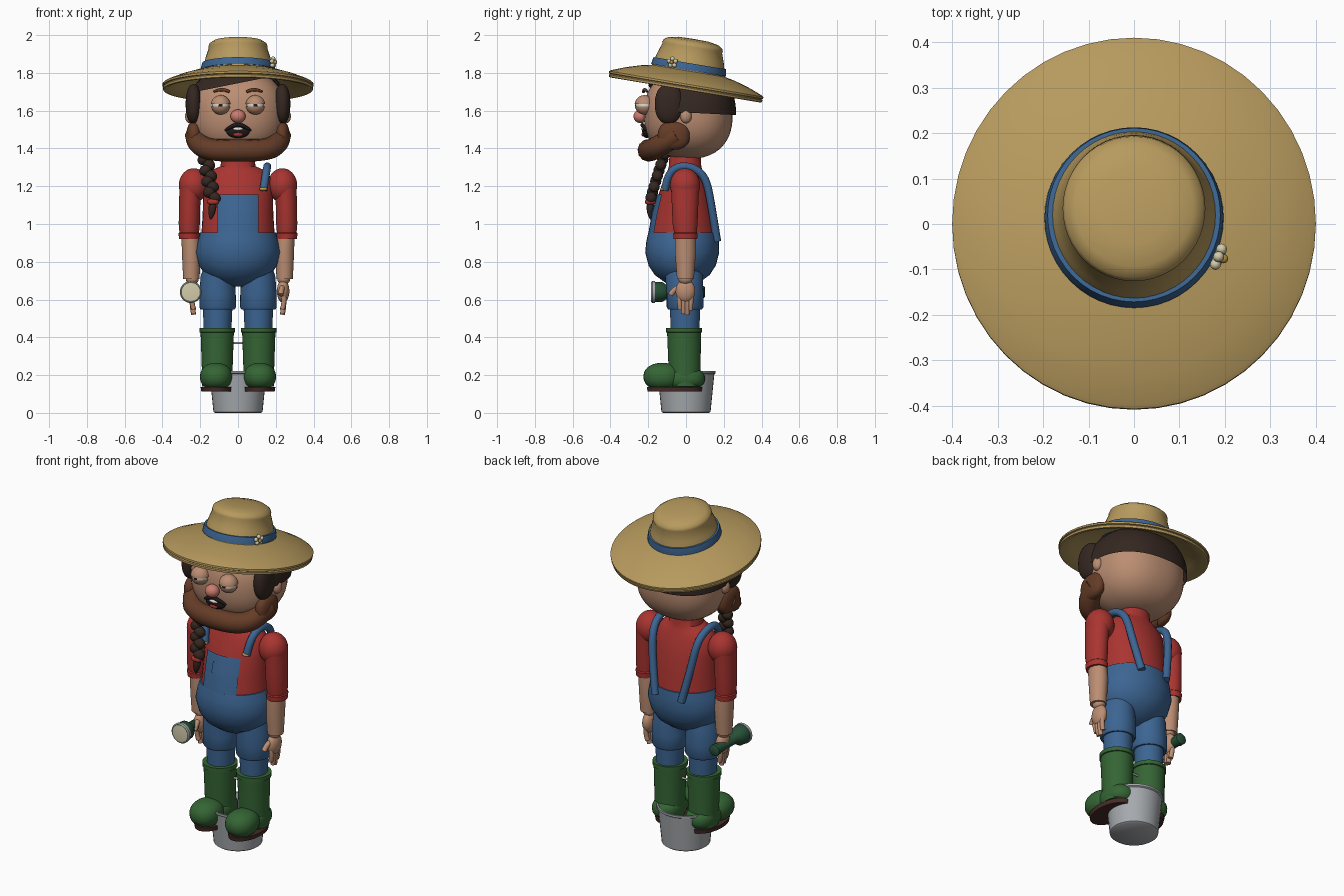
import bpy, bmesh, math
from mathutils import Matrix, Vector

if "Cube" in bpy.data.objects:
    bpy.data.objects.remove(bpy.data.objects["Cube"])

COL = dict(straw=(.47, .32, .11), blue=(.045, .13, .29), red=(.40, .035, .03), skin=(.50, .27, .17),
           hair=(.035, .02, .015), beard=(.13, .045, .02), green=(.035, .13, .035), sole=(.06, .025, .02),
           metal=(.38, .40, .42), torch=(.02, .08, .04), cream=(.65, .6, .4), pink=(.6, .2, .16),
           black=(.015, .01, .01), white=(.75, .72, .65), gold=(.5, .3, .06))
MATS = {}
for k, c in COL.items():
    MATS[k] = bpy.data.materials.new(k)
    MATS[k].diffuse_color = (*c, 1)


def finish(name, bm, mat):
    bmesh.ops.recalc_face_normals(bm, faces=bm.faces)
    me = bpy.data.meshes.new(name)
    bm.to_mesh(me)
    bm.free()
    me.materials.append(MATS[mat])
    me.shade_smooth()
    me.set_sharp_from_angle(angle=math.radians(40))
    ob = bpy.data.objects.new(name, me)
    bpy.context.collection.objects.link(ob)
    return ob


def cut_planes(bm, cuts):
    for co, no in cuts:
        bmesh.ops.bisect_plane(bm, geom=bm.verts[:] + bm.edges[:] + bm.faces[:],
                               plane_co=co, plane_no=no, clear_outer=True)


def ball(name, loc, size, mat, cuts=(), power=2.0, rot=0, seg=28):
    """Ellipsoid (boxier with a higher power), optionally trimmed by planes."""
    bm = bmesh.new()
    bmesh.ops.create_uvsphere(bm, u_segments=seg, v_segments=seg * 2 // 3, radius=1)
    for v in bm.verts:
        v.co /= sum(abs(a) ** power for a in v.co) ** (1 / power)
    bm.transform(Matrix.Translation(loc) @ Matrix.Rotation(rot, 4, 'Y') @ Matrix.Diagonal((*size, 1)))
    cut_planes(bm, cuts)
    return finish(name, bm, mat)


def loft(name, rings, mat, cuts=(), matrix=None, seg=36):
    """Skin a stack of ellipses given as (cx, cy, z, rx, ry)."""
    bm = bmesh.new()
    loops = [[bm.verts.new((cx + rx * math.cos(2 * math.pi * i / seg), cy + ry * math.sin(2 * math.pi * i / seg), z))
              for i in range(seg)] for cx, cy, z, rx, ry in rings]
    for a, b in zip(loops, loops[1:]):
        for i in range(seg):
            j = (i + 1) % seg
            bm.faces.new((a[i], a[j], b[j], b[i]))
    if not cuts:
        bm.faces.new(loops[0])
        bm.faces.new(loops[-1])
    if matrix:
        bm.transform(matrix)
    cut_planes(bm, cuts)
    return finish(name, bm, mat)


def tube(name, pts, r, mat):
    """Smooth tube through points; a point may carry its own radius factor."""
    cu = bpy.data.curves.new(name, 'CURVE')
    cu.dimensions, cu.bevel_depth, cu.bevel_resolution, cu.use_fill_caps = '3D', r, 4, True
    sp = cu.splines.new('NURBS')
    sp.points.add(len(pts) - 1)
    for p, q in zip(sp.points, pts):
        p.co = (*q[:3], 1)
        p.radius = q[3] if len(q) > 3 else 1
    sp.use_endpoint_u, sp.order_u, sp.resolution_u = True, 3, 8
    cu.materials.append(MATS[mat])
    ob = bpy.data.objects.new(name, cu)
    bpy.context.collection.objects.link(ob)
    return ob


def round_rings(profile, sy=1.0):
    return [(0, 0, z, r, r * sy) for r, z in profile]


# bucket with open top and raised handle
loft("bucket", round_rings([(.122, 0), (.13, .006), (.15, .205), (.157, .21), (.157, .222), (.147, .222),
                            (.123, .02)]), 'metal')
tube("bucket_handle", [(.152, 0, .21), (.152, 0, .30), (.10, 0, .37), (-.10, 0, .37), (-.152, 0, .30),
                       (-.152, 0, .21)], .006, 'metal')

# torso: shirt, overalls and bib
shirt = [(0, -.015, .93, .195, .18), (0, -.012, 1.05, .187, .162), (0, -.007, 1.15, .185, .14),
         (0, -.005, 1.24, .18, .112), (0, -.005, 1.285, .14, .092), (0, -.005, 1.305, .093, .086),
         (0, -.005, 1.36, .086, .083)]
loft("shirt", shirt, 'red')
loft("overalls", [(0, -.02, .67, .05, .04), (0, -.02, .69, .11, .09), (0, -.02, .73, .172, .145),
                  (0, -.02, .78, .207, .178), (0, -.02, .85, .225, .196), (0, -.018, .91, .213, .192),
                  (0, -.015, .955, .2, .184), (0, -.015, .955, .18, .165)], 'blue')
grown = [(x, y, z, rx + .008, ry + .008) for x, y, z, rx, ry in shirt]
loft("bib", grown, 'blue', cuts=[((.108, 0, 0), (1, 0, 0)), ((-.108, 0, 0), (-1, 0, 0)),
                                 ((0, 0, 0), (0, 1, 0)), ((0, 0, 1.155), (0, 0, 1))])
pocket = [(x, y, z, rx + .014, ry + .014) for x, y, z, rx, ry in shirt]
loft("bib_pocket", pocket, 'blue', cuts=[((.047, 0, 0), (1, 0, 0)), ((-.047, 0, 0), (-1, 0, 0)),
                                         ((0, 0, 0), (0, 1, 0)), ((0, 0, 1.115), (0, 0, 1)),
                                         ((0, 0, 1.055), (0, 0, -1))])

for s, side in ((-1, "right"), (1, "left")):
    # straps over the shoulders
    tube(side + "_strap", [(s * .135, -.112, 1.18), (s * .145, -.10, 1.25), (s * .155, -.05, 1.305),
                           (s * .155, .03, 1.305), (s * .145, .105, 1.25), (s * .125, .135, 1.10),
                           (s * .085, .165, .91)], .021, 'blue')
    ball(side + "_buckle", (s * .134, -.122, 1.185), (.021, .014, .01), 'gold')
    # trouser legs with rolled cuffs
    x = s * .108
    loft(side + "_trouser_leg", [(x, -.005, .44, .073, .076), (x, -.005, .55, .078, .08), (x, -.005, .548, .09, .09),
                                 (x, -.005, .56, .097, .097), (x, -.005, .63, .096, .097), (x, -.01, .72, .09, .1),
                                 (x * .9, -.015, .79, .08, .09)], 'blue')
    # rubber boots
    x = s * .11
    loft(side + "_boot_shaft", [(x, -.005, .14, .08, .085), (x, -.008, .25, .082, .085), (x, -.01, .425, .088, .09),
                                (x, -.01, .427, .094, .095), (x, -.01, .45, .094, .095), (x, -.01, .45, .075, .078)],
         'green')
    ball(side + "_boot_toe", (x + s * .006, -.125, .192), (.085, .1, .073), 'green', power=2.2)
    ball(side + "_boot_heel", (x, -.01, .182), (.082, .11, .062), 'green', power=2.4)
    loft(side + "_boot_sole", [(x, -.06, .112, .084, .143), (x, -.06, .136, .088, .147)], 'sole')
    # sleeve and shoulder
    ball(side + "_shoulder", (s * .235, -.005, 1.205), (.078, .08, .09), 'red')
    x = s * .258
    loft(side + "_sleeve", [(x - s * .005, -.003, .92, .045, .05), (x, -.003, .92, .054, .062),
                            (x, -.003, .95, .057, .065), (x, -.003, .955, .052, .06), (x, -.005, 1.0, .056, .066),
                            (x - s * .002, -.005, 1.1, .056, .07), (x - s * .008, -.005, 1.2, .06, .074)], 'red')
    # forearm, wrist, hand
    x = s * .247
    loft(side + "_forearm", [(x, -.003, .71, .043, .045), (x, -.003, .78, .047, .05), (x, -.003, .86, .05, .056),
                             (x + s * .005, -.003, .94, .048, .055)], 'skin')
    ball(side + "_wrist", (x - s * .005, -.003, .71), (.034, .037, .032), 'skin')
    ball(side + "_palm", (x - s * .008, -.003, .645), (.033, .052, .062), 'skin')
    for i in range(4):
        y = -.036 + i * .021
        low = (.55, .525, .52, .545)[i]
        tube(side + "_finger", [(x - s * .008, y, .635), (x + s * .002, y, .59), (x - s * .012, y * .85, low)],
             .013, 'skin')
    tube(side + "_thumb", [(x - s * .01, -.03, .665), (x - s * .018, -.06, .66), (x - s * .02, -.082, .625)],
         .015, 'skin')

# torch held in one hand, pointing forward
torch_m = Matrix.Translation((-.25, 0, .64)) @ Matrix.Rotation(math.radians(90), 4, 'X')
loft("torch_body", round_rings([(.026, -.10), (.032, -.095), (.032, -.07), (.028, -.068), (.028, .09), (.036, .10),
                                (.052, .125), (.054, .165)]), 'torch', matrix=torch_m)
loft("torch_rim", round_rings([(.057, .163), (.058, .178), (.052, .184), (.048, .18)]), 'metal', matrix=torch_m)
loft("torch_lens", round_rings([(.05, .17), (.05, .1835), (.02, .186)]), 'cream', matrix=torch_m)

# head and hair
HC = (0, .012, 1.58)
ball("head", HC, (.255, .235, .235), 'skin', power=2.35, seg=40)
HS = (.272, .253, .248)
ball("hair_cap", HC, HS, 'hair', power=2.35, seg=40,
     cuts=[((0, 0, 1.59), (0, -.05, -1)), ((0, -.09, 0), (0, -1, 0)), ((0, 0, 1.80), (0, .1, 1))])
ball("hair_fringe", HC, HS, 'hair', power=2.35, seg=40,
     cuts=[((0, 0, 1.745), (.2, 0, -1)), ((0, 0, 1.81), (0, .1, 1))])

# facial features
for s, side in ((-1, "right"), (1, "left")):
    ball(side + "_sideburn", (s * .235, -.09, 1.635), (.042, .075, .105), 'hair', power=2.3)
    ball(side + "_ear", (s * .255, 0, 1.57), (.025, .03, .037), 'skin')
    e = (s * .092, -.22, 1.63)
    ball(side + "_eye", e, (.046, .046, .046), 'white')
    ball(side + "_pupil", (s * .092, -.262, 1.628), (.012, .007, .012), 'black')
    ball(side + "_upper_lid", e, (.052, .052, .052), 'skin', cuts=[((0, 0, 1.634), (0, 0, -1))])
    ball(side + "_lower_lid", e, (.051, .051, .051), 'skin', cuts=[((0, 0, 1.622), (0, 0, 1))])
    tube(side + "_eyebrow", [(s * .045, -.225, 1.70, .7), (s * .085, -.222, 1.722, 1), (s * .13, -.205, 1.70, .5)],
         .011, 'beard')
    ball(side + "_beard_cheek", (s * .232, -.065, 1.468), (.04, .085, .075), 'beard', power=2.4)
ball("nose", (0, -.24, 1.57), (.04, .038, .036), 'pink')
ball("mouth", (0, -.208, 1.49), (.062, .024, .035), 'black')
ball("upper_teeth", (0, -.226, 1.503), (.027, .01, .009), 'white')
ball("tongue", (0, -.226, 1.474), (.026, .01, .011), 'red')
tube("moustache", [(-.07, -.21, 1.495, .4), (-.035, -.228, 1.518, 1), (0, -.232, 1.528, .7), (.035, -.228, 1.518, 1),
                   (.07, -.21, 1.495, .4)], .012, 'black')
half = [(.225, -.05, 1.47, 1), (.215, -.13, 1.42, 1.0), (.14, -.185, 1.39, 1.0)]
tube("beard", half + [(0, -.20, 1.39, 1.08)] + [(-x, y, z, r) for x, y, z, r in half[::-1]], .057, 'beard')

# braid hanging over one shoulder
for i in range(11):
    t = i / 10
    w = .012 * (-1) ** i
    ball("braid_strand", (-.185 + .05 * t + w, -.085 - .10 * t ** .8, 1.43 - .29 * t), (.034, .03, .029), 'hair',
         rot=.6 * (-1) ** i, seg=16)
ball("braid_tie", (-.132, -.187, 1.118), (.032, .03, .016), 'red', power=3)
tube("braid_tip", [(-.132, -.187, 1.12, .6), (-.136, -.19, 1.075, 1.2), (-.145, -.185, 1.025, .2)], .025, 'hair')

# straw hat, tilted back
hat_m = Matrix.Translation((0, .013, 1.81)) @ Matrix.Rotation(math.radians(-9.5), 4, 'X')
loft("straw_hat", round_rings([(.01, .172), (.08, .17), (.13, .16), (.152, .145), (.157, .13), (.155, .122),
                               (.172, .07), (.19, .0), (.24, -.01), (.32, -.035), (.39, -.063), (.400, -.07),
                               (.400, -.08), (.393, -.083), (.398, -.088), (.396, -.10), (.385, -.102), (.32, -.07),
                               (.24, -.04), (.185, -.025), (.16, .07), (.01, .10)], 1.035), 'straw',
     matrix=hat_m, seg=48)
loft("hat_band", round_rings([(.185, .004), (.197, .004), (.195, .022), (.190, .042), (.175, .042)], 1.02), 'blue',
     matrix=hat_m, seg=48)

# flower tucked in the band
fc, out = Vector((.186, -.072, 1.856)), Vector((.93, -.37, 0))
side_v = Vector((.37, .93, 0))
for i in range(5):
    a = 2 * math.pi * i / 5 + math.pi / 2
    ball("flower_petal", fc + (side_v * math.cos(a) + Vector((0, 0, 1)) * math.sin(a)) * .019, (.012, .012, .012),
         'cream', seg=12)
ball("flower_centre", fc + out * .012, (.01, .01, .01), 'gold', seg=12)

for m in bpy.data.materials:
    if m.users and not m.is_grease_pencil:
        m.use_nodes = True
        m.node_tree.nodes["Principled BSDF"].inputs["Base Color"].default_value = m.diffuse_color
